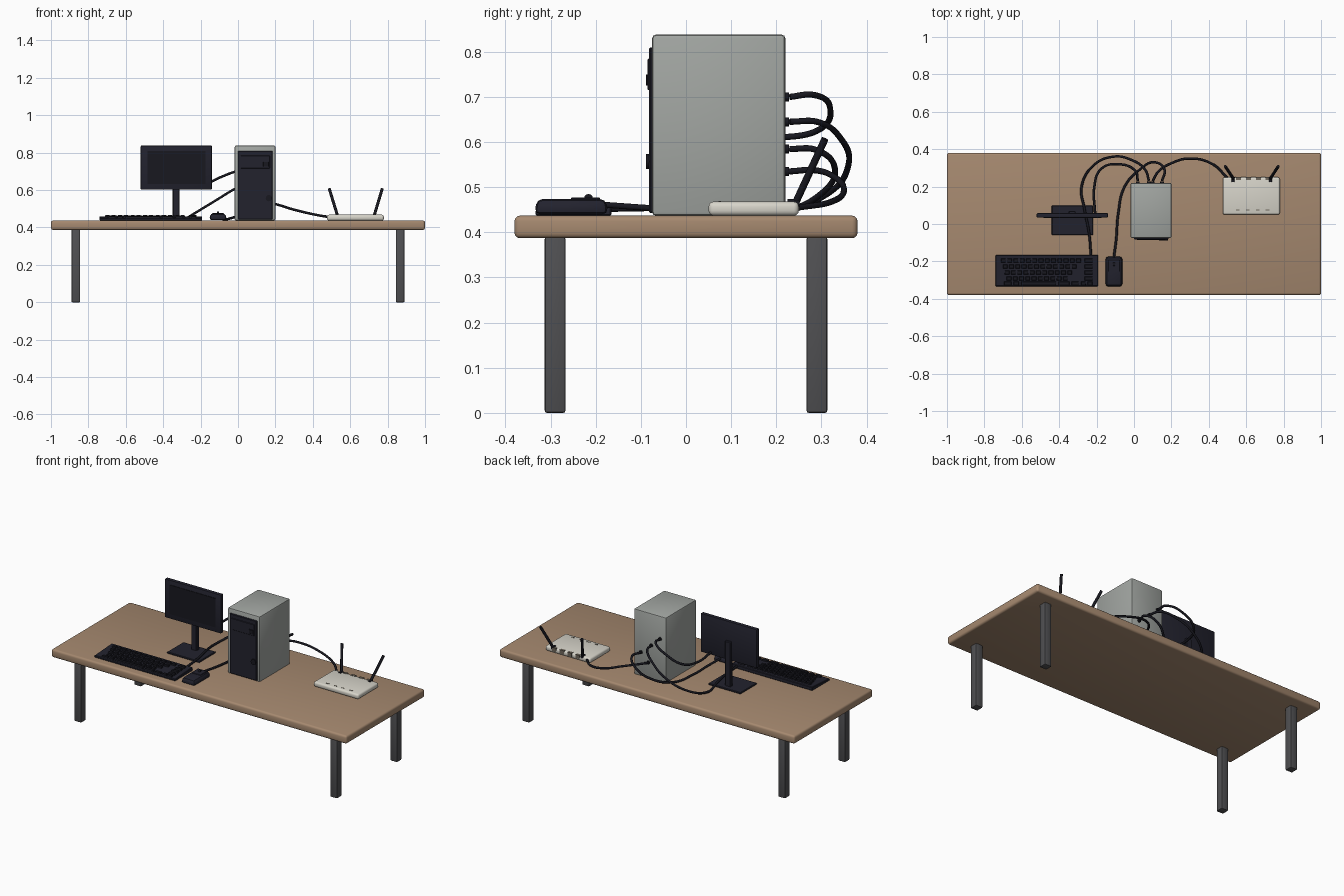
import bpy, bmesh
from mathutils import Vector

if "Cube" in bpy.data.objects:
    bpy.data.objects.remove(bpy.data.objects["Cube"])


def material(name, r, g, b):
    m = bpy.data.materials.new(name)
    m.use_nodes = True
    m.diffuse_color = (r, g, b, 1)
    bsdf = next(n for n in m.node_tree.nodes if n.type == "BSDF_PRINCIPLED")
    bsdf.inputs["Base Color"].default_value = (r, g, b, 1)
    bsdf.inputs["Roughness"].default_value = 0.6
    return m


WOOD = material("warm wood", 0.38, 0.25, 0.16)
METAL = material("dark grey metal", 0.08, 0.08, 0.085)
GREY = material("case grey", 0.36, 0.38, 0.36)
DARK = material("dark blue plastic", 0.016, 0.016, 0.027)
BLACK = material("black rubber", 0.009, 0.009, 0.014)
WHITE = material("off white plastic", 0.68, 0.66, 0.59)
PORT = material("port brown", 0.16, 0.14, 0.11)


def finish(bm, name, mat):
    me = bpy.data.meshes.new(name)
    bm.to_mesh(me)
    bm.free()
    me.materials.append(mat)
    ob = bpy.data.objects.new(name, me)
    bpy.context.collection.objects.link(ob)
    return ob


def add_box(bm, x, y, z):
    """Add a box from three (low, high) ranges."""
    verts = bmesh.ops.create_cube(bm, size=1)["verts"]
    for v in verts:
        for i, (lo, hi) in enumerate((x, y, z)):
            v.co[i] = hi if v.co[i] > 0 else lo
    return verts


def box(name, x, y, z, mat, bevel=0.0, segments=2):
    bm = bmesh.new()
    add_box(bm, x, y, z)
    if bevel:
        bmesh.ops.bevel(bm, geom=bm.edges[:], offset=bevel, segments=segments,
                        profile=0.5, affect="EDGES")
    return finish(bm, name, mat)


def rod(name, a, b, r, mat, sides=12):
    a, b = Vector(a), Vector(b)
    bm = bmesh.new()
    bmesh.ops.create_cone(bm, cap_ends=True, segments=sides, radius1=r, radius2=r,
                          depth=(b - a).length)
    ob = finish(bm, name, mat)
    ob.location = (a + b) / 2
    ob.rotation_euler = (b - a).to_track_quat("Z", "Y").to_euler()
    return ob


def cable(name, points, r=0.0068):
    cu = bpy.data.curves.new(name, "CURVE")
    cu.dimensions = "3D"
    cu.bevel_depth, cu.bevel_resolution, cu.resolution_u = r, 2, 10
    cu.use_fill_caps = True
    sp = cu.splines.new("BEZIER")
    sp.bezier_points.add(len(points) - 1)
    for p, co in zip(sp.bezier_points, points):
        p.co = co
        p.handle_left_type = p.handle_right_type = "AUTO"
    cu.materials.append(BLACK)
    ob = bpy.data.objects.new(name, cu)
    bpy.context.collection.objects.link(ob)


TOP = 0.437

# Desk
box("desk_top", (-1, 1), (-0.38, 0.38), (0.387, TOP), WOOD, 0.012, 3)
for sx, side in ((-1, "right"), (1, "left")):
    for sy, end in ((-1, "front"), (1, "back")):
        cx, cy = sx * 0.867, sy * 0.29
        box(f"{end}_{side}_leg", (cx - 0.023, cx + 0.023), (cy - 0.023, cy + 0.023),
            (0, 0.39), METAL, 0.005)

# Computer tower with front panel, drive and button
box("tower_case", (-0.018, 0.2), (-0.075, 0.22), (TOP, 0.838), GREY, 0.008)
box("tower_front_panel", (0.0, 0.184), (-0.082, -0.07), (0.443, 0.81), DARK, 0.003, 1)
box("drive_bay", (0.015, 0.17), (-0.085, -0.08), (0.715, 0.785), DARK, 0.002, 1)
box("drive_button", (0.135, 0.165), (-0.089, -0.084), (0.725, 0.75), BLACK, 0.001, 1)
rod("power_button", (0.165, -0.08, 0.557), (0.165, -0.089, 0.557), 0.017, BLACK, 16)

# Monitor
box("monitor_body", (-0.52, -0.14), (0.034, 0.058), (0.602, 0.838), DARK, 0.004)
box("monitor_screen", (-0.485, -0.175), (0.031, 0.036), (0.632, 0.81), BLACK)
box("monitor_neck", (-0.35, -0.312), (0.045, 0.07), (0.44, 0.72), DARK, 0.004, 1)
box("monitor_base", (-0.44, -0.22), (-0.06, 0.1), (TOP, 0.447), DARK, 0.003, 1)

# Keyboard: a wedge that rises to the back, with staggered rows of keys
X0, X1, Y0, Y1 = -0.74, -0.192, -0.333, -0.165


def deck(y):
    return 0.45 + 0.01 * (y - Y0) / (Y1 - Y0)


bm = bmesh.new()
for v in add_box(bm, (X0, X1), (Y0, Y1), (TOP, TOP + 0.01)):
    if v.co.z > TOP + 0.005:
        v.co.z = deck(v.co.y)
bmesh.ops.bevel(bm, geom=bm.edges[:], offset=0.003, segments=1, affect="EDGES")
finish(bm, "keyboard_body", DARK)

bm = bmesh.new()


def key(x, y, w, d=0.022):
    z = deck(y)
    verts = add_box(bm, (x, x + w), (y - d / 2, y + d / 2), (z - 0.004, z + 0.008))
    mid = Vector((x + w / 2, y, z))
    for v in verts:
        if v.co.z > z:
            v.co.x += 0.003 if v.co.x < mid.x else -0.003
            v.co.y += 0.003 if v.co.y < mid.y else -0.003


for row in range(4):
    y = -0.195 - row * 0.032
    for col in range(13 - row):
        key(-0.712 + row * 0.01 + col * 0.0335, y, 0.027)
    key(-0.265, y, 0.045)
for x, w in ((-0.695, 0.04), (-0.645, 0.03), (-0.605, 0.19), (-0.405, 0.06),
             (-0.335, 0.04), (-0.285, 0.028), (-0.25, 0.028)):
    key(x, -0.318, w)
finish(bm, "keyboard_keys", BLACK)

# Mouse: rounded body narrowing to the top, with button plate and wheel
bm = bmesh.new()
for v in add_box(bm, (-0.154, -0.06), (-0.336, -0.172), (0.44, 0.474)):
    if v.co.z > 0.45:
        v.co.x = -0.107 + (v.co.x + 0.107) * 0.85
        v.co.y = -0.254 + (v.co.y + 0.254) * 0.93
bmesh.ops.bevel(bm, geom=bm.edges[:], offset=0.013, segments=2, profile=0.5, affect="EDGES")
finish(bm, "mouse_body", DARK)
box("mouse_buttons", (-0.138, -0.076), (-0.255, -0.19), (0.471, 0.477), DARK, 0.002, 1)
rod("mouse_wheel", (-0.113, -0.216, 0.475), (-0.101, -0.216, 0.475), 0.01, BLACK)

# Router with status lights, ports and two splayed antennas
box("router_body", (0.475, 0.78), (0.05, 0.25), (TOP, 0.468), WHITE, 0.011, 3)
for i in range(4):
    x = 0.545 + i * 0.053
    box(f"router_light_{i + 1}", (x, x + 0.02), (0.072, 0.078), (0.465, 0.4695), PORT)
    box(f"router_port_{i + 1}", (x, x + 0.028), (0.236, 0.252), (0.447, 0.47), PORT)
for name, x, tip in (("right", 0.53, 0.488), ("left", 0.73, 0.771)):
    base = (x, 0.245, 0.47)
    rod(f"{name}_antenna", base, (tip, 0.308, 0.607), 0.008, BLACK)
    rod(f"{name}_antenna_hinge", (x, 0.225, 0.465), (x, 0.252, 0.465), 0.009, BLACK)

# Cables, each leaving a plug on the tower back
routes = {
    "monitor": [(0.02, 0.23, 0.7), (0.01, 0.28, 0.705), (-0.09, 0.32, 0.67),
                (-0.18, 0.29, 0.625), (-0.212, 0.2, 0.61), (-0.208, 0.055, 0.615)],
    "keyboard": [(0.08, 0.23, 0.645), (0.06, 0.29, 0.645), (-0.02, 0.345, 0.605),
                 (-0.11, 0.36, 0.55), (-0.22, 0.31, 0.483), (-0.28, 0.2, 0.446),
                 (-0.265, 0.08, 0.454), (-0.24, -0.05, 0.454), (-0.23, -0.17, 0.452)],
    "mouse": [(0.15, 0.23, 0.585), (0.163, 0.29, 0.582), (0.11, 0.33, 0.54),
              (0.03, 0.29, 0.478), (-0.05, 0.2, 0.446), (-0.085, 0.05, 0.446),
              (-0.095, -0.08, 0.454), (-0.108, -0.18, 0.461)],
    "router": [(0.1, 0.23, 0.535), (0.13, 0.28, 0.538), (0.2, 0.325, 0.525),
               (0.3, 0.35, 0.495), (0.42, 0.32, 0.467), (0.5, 0.245, 0.454)],
}
for name, path in routes.items():
    cable(f"{name}_cable", path)
    x, y, z = path[0]
    rod(f"{name}_plug", (x, 0.215, z), (x, 0.228, z), 0.01, BLACK)

# Smooth shading on the rounded parts, sharp edges kept
bpy.ops.object.select_all(action="DESELECT")
for ob in bpy.context.collection.objects:
    if ob.type == "MESH" and ob.name != "keyboard_keys":
        ob.select_set(True)
        bpy.context.view_layer.objects.active = ob
bpy.ops.object.shade_smooth_by_angle(angle=0.6)
